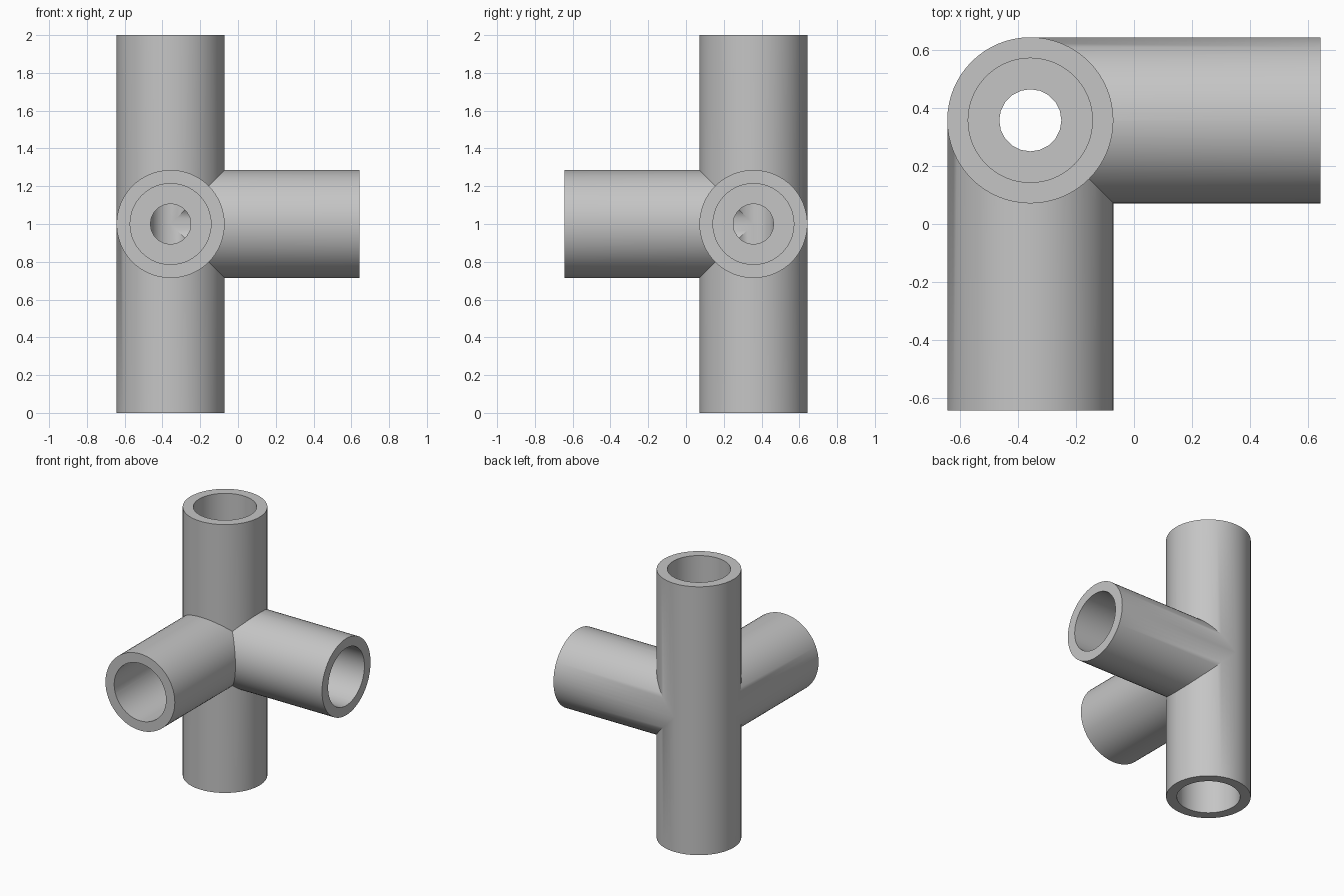
import bpy
import math
from mathutils import Vector

cube = bpy.data.objects.get("Cube")
if cube:
    bpy.data.objects.remove(cube, do_unlink=True)

HUB = Vector((-0.357, 0.357, 1.0))   # where all the pipe axes meet
OUTER, SOCKET, BORE = 0.286, 0.214, 0.107
SHOULDER = 0.3                        # distance from the hub to each socket floor
UP, DOWN = Vector((0, 0, 1)), Vector((0, 0, -1))
LEFT, FRONT = Vector((1, 0, 0)), Vector((0, -1, 0))

grey = bpy.data.materials.new("pipe_grey")
grey.use_nodes = True
colour = (0.56, 0.56, 0.56, 1)
grey.diffuse_color = colour
grey.node_tree.nodes["Principled BSDF"].inputs["Base Color"].default_value = colour


def rod(name, direction, start, end, radius, sides):
    """Cylinder along a direction, measured from the hub."""
    bpy.ops.mesh.primitive_cylinder_add(
        vertices=sides, radius=radius, depth=end - start,
        location=HUB + direction * (start + end) / 2,
        rotation=direction.to_track_quat('Z', 'Y').to_euler())
    obj = bpy.context.object
    obj.name = name
    obj.data.materials.append(grey)
    return obj


def combine(target, tool, operation):
    mod = target.modifiers.new(tool.name, 'BOOLEAN')
    mod.operation = operation
    mod.solver = 'EXACT'
    mod.object = tool
    bpy.context.view_layer.objects.active = target
    bpy.ops.object.modifier_apply(modifier=mod.name)
    bpy.data.objects.remove(tool, do_unlink=True)


# Upright pipe with two side arms
fitting = rod("pipe_fitting", UP, -1, 1, OUTER, 64)
for name, direction in (("left_arm", LEFT), ("front_arm", FRONT)):
    combine(fitting, rod(name, direction, 0, 1, OUTER, 64), 'UNION')

# Narrow passages through the hub
combine(fitting, rod("upright_bore", UP, -1.1, 1.1, BORE, 20), 'DIFFERENCE')
for name, direction in (("left_bore", LEFT), ("front_bore", FRONT)):
    combine(fitting, rod(name, direction, 0, 1.1, BORE, 20), 'DIFFERENCE')

# Wide sockets in the four open ends
for name, direction in (("top_socket", UP), ("bottom_socket", DOWN),
                        ("left_socket", LEFT), ("front_socket", FRONT)):
    combine(fitting, rod(name, direction, SHOULDER, 1.1, SOCKET, 64), 'DIFFERENCE')

bpy.ops.object.select_all(action='DESELECT')
fitting.select_set(True)
bpy.context.view_layer.objects.active = fitting
bpy.ops.object.shade_smooth_by_angle(angle=math.radians(30))
